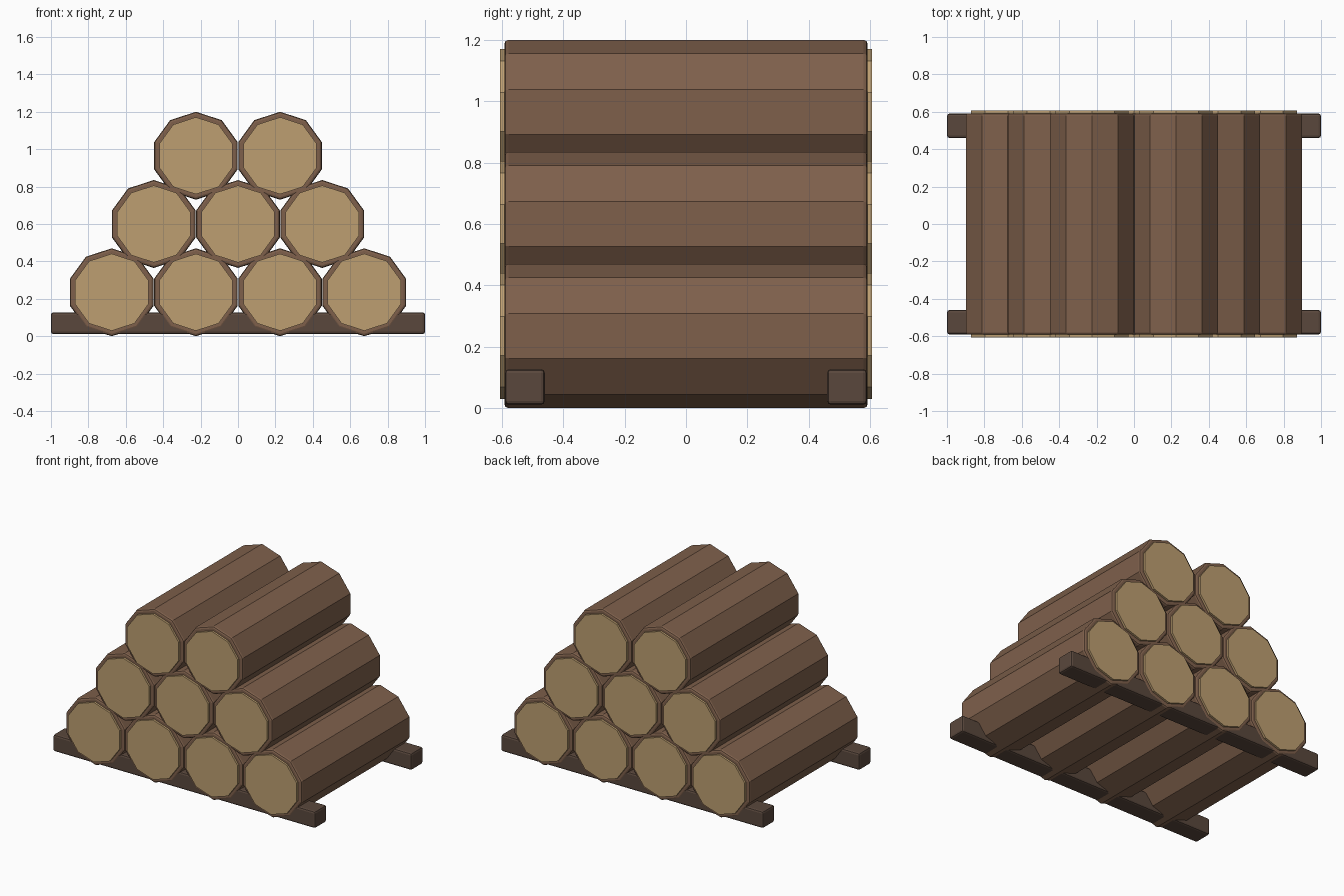
import bpy, bmesh
from math import sin, cos, pi
from mathutils import Matrix

cube = bpy.data.objects.get("Cube")
if cube:
    bpy.data.objects.remove(cube, do_unlink=True)


def material(name, rgb):
    m = bpy.data.materials.new(name)
    m.use_nodes = True
    colour = (*rgb, 1.0)
    m.diffuse_color = colour
    bsdf = next(n for n in m.node_tree.nodes if n.type == 'BSDF_PRINCIPLED')
    bsdf.inputs["Base Color"].default_value = colour
    return m


BARK = material("bark brown", (0.21, 0.117, 0.071))
CUT = material("cut wood tan", (0.51, 0.345, 0.165))
BEAM = material("dark beam brown", (0.102, 0.064, 0.046))

SIDES = 10
RADIUS = 0.235
SPACING = 0.45
ROW_RISE = 0.365


def prism(bm, y0, y1, radius):
    """Ten-sided prism along y with a corner pointing up."""
    rings = []
    for y in (y0, y1):
        angles = [pi / 2 + 2 * pi * i / SIDES for i in range(SIDES)]
        rings.append([bm.verts.new((radius * cos(a), y, radius * sin(a))) for a in angles])
    faces = [bm.faces.new(r) for r in rings]
    for i in range(SIDES):
        j = (i + 1) % SIDES
        faces.append(bm.faces.new((rings[0][i], rings[0][j], rings[1][j], rings[1][i])))
    return faces


def finish(bm, name, materials):
    bmesh.ops.recalc_face_normals(bm, faces=bm.faces)
    mesh = bpy.data.meshes.new(name)
    bm.to_mesh(mesh)
    bm.free()
    for m in materials:
        mesh.materials.append(m)
    return mesh


def place(name, mesh, location):
    ob = bpy.data.objects.new(name, mesh)
    ob.location = location
    bpy.context.collection.objects.link(ob)


# Log: bark body with softened end rims
bm = bmesh.new()
ends = prism(bm, -0.592, 0.592, RADIUS)[:2]
rim = [e for f in ends for e in f.edges]
bmesh.ops.bevel(bm, geom=rim, offset=0.013, segments=2, profile=0.5, affect='EDGES')
for f in bm.faces:
    f.material_index = 0
# Thin cut-wood discs on both ends
for s in (-1, 1):
    for f in prism(bm, s * 0.58, s * 0.606, 0.206):
        f.material_index = 1
log_mesh = finish(bm, "log", (BARK, CUT))

# Stack of four, three and two logs
for row, count in enumerate((4, 3, 2)):
    for i in range(count):
        x = (i - (count - 1) / 2) * SPACING
        place(f"log_row{row + 1}_{i + 1}", log_mesh, (x, 0, RADIUS + row * ROW_RISE))

# Two support beams under the stack
bm = bmesh.new()
bmesh.ops.create_cube(bm, size=1, matrix=Matrix.Diagonal((2.0, 0.13, 0.116, 1)))
bmesh.ops.bevel(bm, geom=bm.edges[:], offset=0.013, segments=2, profile=0.5, affect='EDGES')
beam_mesh = finish(bm, "beam", (BEAM,))
for name, y in (("front_beam", -0.525), ("back_beam", 0.525)):
    place(name, beam_mesh, (0, y, 0.069))
